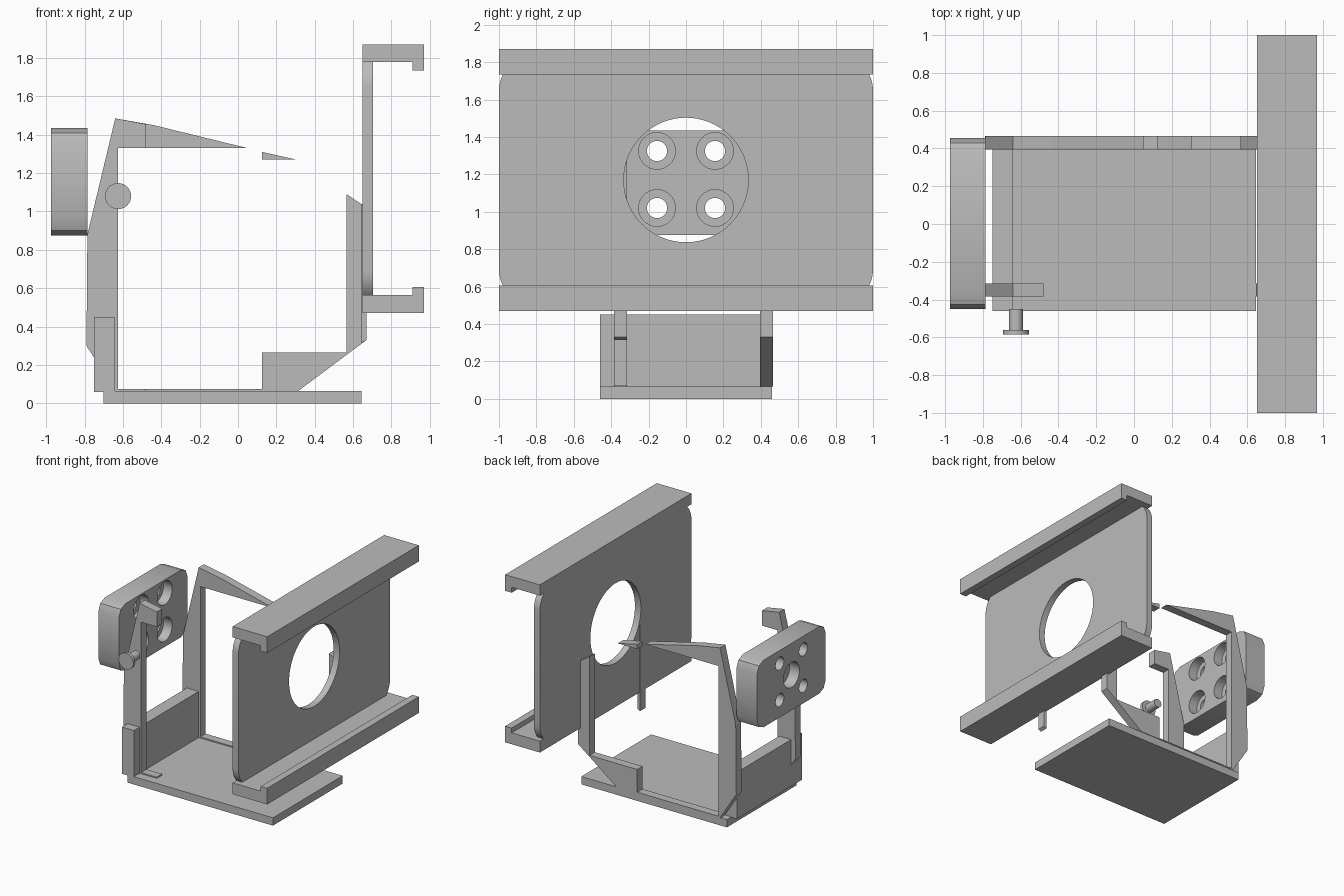
import bpy, bmesh, math
from mathutils import Vector

cube = bpy.data.objects.get("Cube")
if cube:
    bpy.data.objects.remove(cube, do_unlink=True)

grey = bpy.data.materials.new("plain grey")
grey.use_nodes = True
grey.diffuse_color = (0.5, 0.5, 0.5, 1)
grey.node_tree.nodes["Principled BSDF"].inputs["Base Color"].default_value = (0.5, 0.5, 0.5, 1)


def prism(name, points, low, high, axis):
    """Extrude an outline: (x, z) points along y, or (y, z) points along x."""
    def place(p, d):
        return (d, p[0], p[1]) if axis == "x" else (p[0], d, p[1])
    bm = bmesh.new()
    face = bm.faces.new([bm.verts.new(place(p, low)) for p in points])
    moved = bmesh.ops.extrude_face_region(bm, geom=[face])["geom"]
    shift = Vector(place((0, 0), high - low))
    bmesh.ops.translate(bm, vec=shift, verts=[v for v in moved if isinstance(v, bmesh.types.BMVert)])
    bmesh.ops.recalc_face_normals(bm, faces=bm.faces)
    mesh = bpy.data.meshes.new(name)
    bm.to_mesh(mesh)
    bm.free()
    mesh.materials.append(grey)
    obj = bpy.data.objects.new(name, mesh)
    bpy.context.collection.objects.link(obj)
    return obj


def rect(a, b, c, d):
    return [(a, c), (b, c), (b, d), (a, d)]


def circle(u, v, r, n=48):
    return [(u + r * math.cos(math.tau * i / n), v + r * math.sin(math.tau * i / n)) for i in range(n)]


def rounded(a, b, c, d, r, steps):
    corners = [(b - r, d - r), (a + r, d - r), (a + r, c + r), (b - r, c + r)]
    return [(u + r * math.cos(t), v + r * math.sin(t))
            for k, (u, v) in enumerate(corners)
            for t in [(k + i / steps) * math.pi / 2 for i in range(steps + 1)]]


def activate(obj):
    bpy.ops.object.select_all(action="DESELECT")
    obj.select_set(True)
    bpy.context.view_layer.objects.active = obj


def cut(obj, cutter):
    cutter.hide_render = True
    mod = obj.modifiers.new("cut", "BOOLEAN")
    mod.operation = "DIFFERENCE"
    mod.solver = "EXACT"
    mod.object = cutter
    activate(obj)
    bpy.ops.object.modifier_apply(modifier=mod.name)
    bpy.data.objects.remove(cutter, do_unlink=True)


def smooth(obj):
    activate(obj)
    bpy.ops.object.shade_smooth_by_angle(angle=math.radians(30))


# Base tray with its side wall
prism("base_plate", rect(-0.70, 0.645, 0, 0.065), -0.46, 0.46, "y")
prism("side_wall", rect(-0.75, -0.64, 0.06, 0.45), -0.46, 0.40, "y")

# Large rail: rounded web with a round window, and two lipped flanges
web = prism("rail_web", rounded(-1, 1, 0.51, 1.83, 0.18, 10), 0.65, 0.705, "x")
cut(web, prism("window_cutter", circle(0, 1.17, 0.333, 64), 0.5, 0.9, "x"))
smooth(web)
prism("rail_top", [(0.65, 1.87), (0.97, 1.87), (0.97, 1.735), (0.91, 1.735),
                   (0.91, 1.78), (0.65, 1.78)], -1, 1, "y")
prism("rail_bottom", [(0.65, 0.47), (0.97, 0.47), (0.97, 0.605), (0.91, 0.605),
                      (0.91, 0.565), (0.65, 0.565)], -1, 1, "y")

# Back frame, open at the top right, and its loose wedge
post = [(-0.64, 1.485), (-0.785, 0.88), (-0.79, 0.30), (-0.64, 0.065)]
prism("back_frame", [(-0.625, 0.075), (-0.625, 1.33), (0.05, 1.33), (-0.44, 1.45)] + post +
      [(0.315, 0.065), (0.67, 0.33), (0.67, 1.02), (0.565, 1.09),
       (0.565, 0.265), (0.125, 0.265), (0.125, 0.075)], 0.395, 0.465, "y")
prism("frame_wedge", [(0.125, 1.27), (0.305, 1.27), (0.125, 1.31)], 0.395, 0.465, "y")

# Front hook and the strip on the rail across from it
prism("front_hook", [(-0.48, 0.075), (-0.625, 0.075), (-0.625, 1.33), (-0.48, 1.33),
                     (-0.48, 1.455)] + post + [(-0.48, 0.065)], -0.385, -0.315, "y")
prism("front_strip", [(0.645, 0.315), (0.67, 0.33), (0.67, 1.02), (0.645, 1.04)],
      -0.385, -0.315, "y")

# Mounting block with four counterbored holes and a blind centre hole
block = prism("mounting_block", rounded(-0.45, 0.455, 0.875, 1.435, 0.085, 2), -0.975, -0.785, "x")
for y in (-0.155, 0.155):
    for z in (1.02, 1.325):
        cut(block, prism("hole_cutter", circle(y, z, 0.054, 32), -1.1, -0.7, "x"))
        cut(block, prism("bore_cutter", circle(y, z, 0.098, 32), -0.865, -0.7, "x"))
cut(block, prism("centre_cutter", circle(0, 1.172, 0.105, 32), -1.1, -0.885, "x"))
smooth(block)

# Knob in front of the hook
for name, radius, low, high in (("knob_head", 0.068, -0.585, -0.56),
                                ("knob_shaft", 0.037, -0.565, -0.45)):
    smooth(prism(name, circle(-0.625, 1.08, radius, 32), low, high, "y"))
